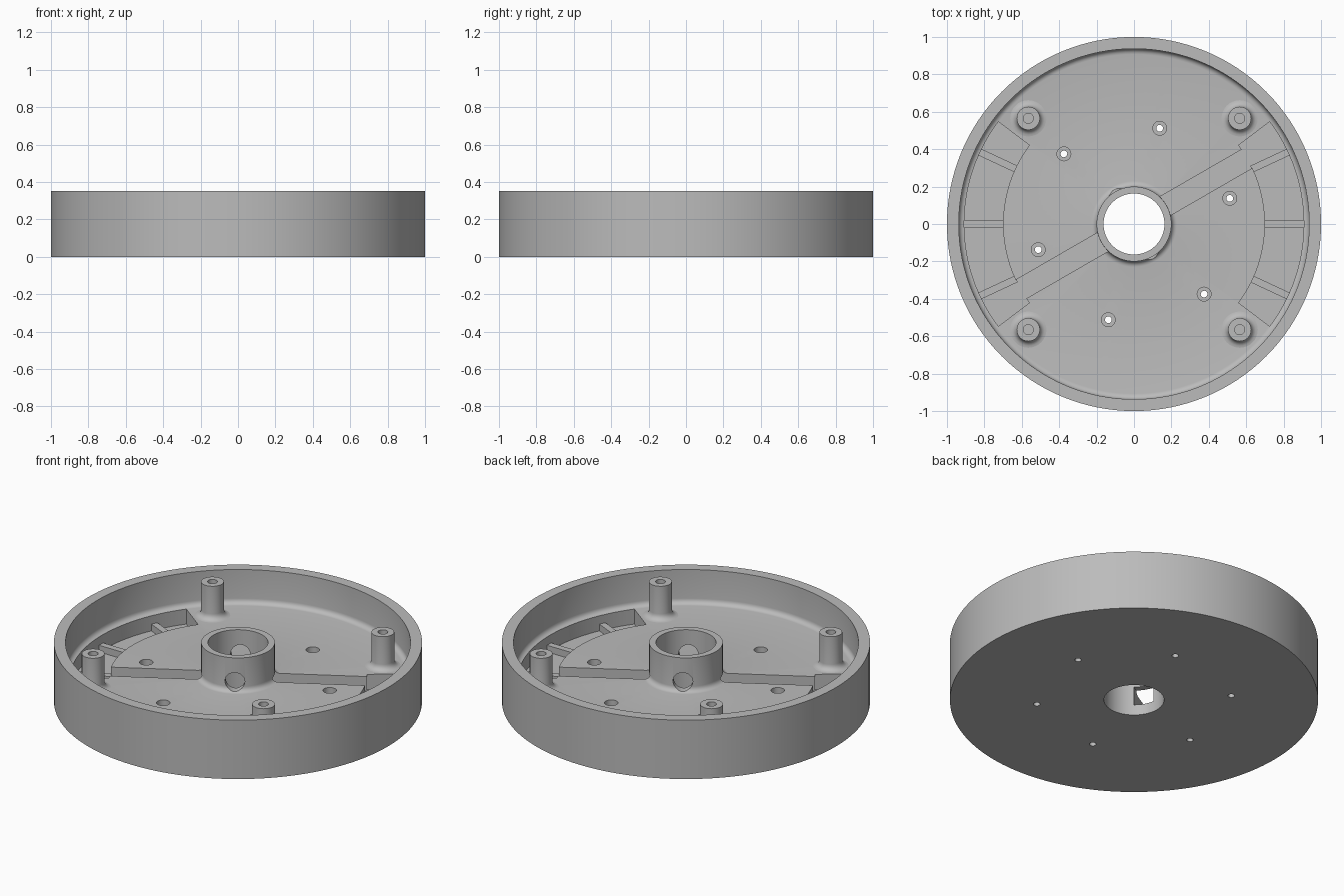
import bpy, bmesh
from math import sin, cos, radians, pi
from mathutils import Matrix

old = bpy.data.objects.get("Cube")
if old:
    bpy.data.objects.remove(old, do_unlink=True)

HEIGHT, FLOOR, GROOVE = 0.353, 0.15, 0.06
CHANNEL_ANGLE = radians(30)

grey = bpy.data.materials.new("plain grey")
grey.use_nodes = True
grey.diffuse_color = (0.5, 0.5, 0.5, 1)
grey.node_tree.nodes["Principled BSDF"].inputs["Base Color"].default_value = (0.5, 0.5, 0.5, 1)


def finish(bm, name, matrix=Matrix()):
    bmesh.ops.remove_doubles(bm, verts=bm.verts, dist=1e-5)
    bmesh.ops.recalc_face_normals(bm, faces=bm.faces)
    bm.transform(matrix)
    mesh = bpy.data.meshes.new(name)
    bm.to_mesh(mesh)
    bm.free()
    mesh.materials.append(grey)
    obj = bpy.data.objects.new(name, mesh)
    bpy.context.collection.objects.link(obj)
    return obj


def lathe(name, profile, steps, matrix=Matrix()):
    """Revolve a closed (radius, height) loop round z."""
    bm = bmesh.new()
    rings = []
    for i in range(steps):
        a = 2 * pi * i / steps
        rings.append([bm.verts.new((r * cos(a), r * sin(a), z)) for r, z in profile])
    n = len(profile)
    for i in range(steps):
        a, b = rings[i], rings[(i + 1) % steps]
        for j in range(n):
            k = (j + 1) % n
            if profile[j][0] == 0 and profile[k][0] == 0:
                continue
            if profile[j][0] == 0:
                bm.faces.new((a[j], b[k], a[k]))
            elif profile[k][0] == 0:
                bm.faces.new((a[j], b[j], a[k]))
            else:
                bm.faces.new((a[j], b[j], b[k], a[k]))
    return finish(bm, name, matrix)


def prism(name, outline, z0, z1, matrix=Matrix()):
    bm = bmesh.new()
    face = bm.faces.new([bm.verts.new((x, y, z0)) for x, y in outline])
    ext = bmesh.ops.extrude_face_region(bm, geom=[face])
    for v in ext["geom"]:
        if isinstance(v, bmesh.types.BMVert):
            v.co.z = z1
    return finish(bm, name, matrix)


def box(name, x0, x1, half, z0, z1, angle):
    outline = [(x0, -half), (x1, -half), (x1, half), (x0, half)]
    return prism(name, outline, z0, z1, Matrix.Rotation(angle, 4, 'Z'))


def arc(cx, cy, r, start, end, n):
    angles = [radians(start + (end - start) * i / n) for i in range(n + 1)]
    return [(cx + r * cos(a), cy + r * sin(a)) for a in angles]


def activate(obj):
    bpy.ops.object.select_all(action='DESELECT')
    obj.select_set(True)
    bpy.context.view_layer.objects.active = obj


def cut(target, cutter):
    cutter.hide_render = True
    mod = target.modifiers.new("cut", 'BOOLEAN')
    mod.operation, mod.solver, mod.object = 'DIFFERENCE', 'EXACT', cutter
    activate(target)
    bpy.ops.object.modifier_apply(modifier=mod.name)
    bpy.data.objects.remove(cutter, do_unlink=True)


def smooth(obj):
    activate(obj)
    bpy.ops.object.shade_smooth_by_angle(angle=radians(30))


# Dish with rim, filleted floor and central hub
profile = [(0.163, 0), (1, 0), (1, HEIGHT), (0.937, HEIGHT)]
profile += arc(0.907, FLOOR + 0.03, 0.03, 0, -90, 5)
profile += arc(0.23, FLOOR + 0.03, 0.03, 270, 180, 5)
profile += [(0.2, HEIGHT), (0.163, HEIGHT)]
dish = lathe("dish_body", profile, 128)

# Curved pockets on both sides
for turn in (0, pi):
    outline = arc(0, 0, 0.908, -37, 37, 28) + arc(0, 0, 0.7, 37, -37, 28)
    cut(dish, prism("pocket_cutter", outline, GROOVE, 0.2, Matrix.Rotation(turn, 4, 'Z')))

# Straight channel through the hub, joining the pockets
cut(dish, box("channel_cutter", -0.72, 0.72, 0.057, GROOVE + 0.004, 0.175, CHANNEL_ANGLE))

# Round cross hole through the hub walls
across = (Matrix.Translation((0, 0, 0.21)) @ Matrix.Rotation(CHANNEL_ANGLE, 4, 'Z')
          @ Matrix.Rotation(pi / 2, 4, 'X'))
cut(dish, lathe("cross_hole_cutter", [(0, -0.3), (0.054, -0.3), (0.054, 0.3), (0, 0.3)], 32, across))

# Six counterbored screw holes
bore = [(0, -0.05), (0.018, -0.05), (0.018, 0.09), (0.037, 0.09), (0.037, 0.2), (0, 0.2)]
for i in range(6):
    a = radians(15 + 60 * i)
    cut(dish, lathe("screw_hole_cutter", bore, 24,
                    Matrix.Translation((0.53 * cos(a), 0.53 * sin(a), 0))))
smooth(dish)

# Low ribs across the pockets
for side, turn in (("left", 0), ("right", pi)):
    for place, deg in (("front", -25), ("middle", 0), ("back", 25)):
        sign = 1 if turn == 0 else -1
        box(f"{side}_{place}_rib", 0.695, 0.912, 0.019, GROOVE - 0.01, 0.1, turn + radians(deg) * sign)

# Four hollow screw posts with flared feet
post = [(0, 0.18), (0.027, 0.18), (0.027, HEIGHT - 0.002), (0.062, HEIGHT - 0.002)]
post += arc(0.097, FLOOR + 0.035, 0.035, 180, 270, 5) + [(0.097, FLOOR - 0.01), (0, FLOOR - 0.01)]
for side, x in (("left", 0.565), ("right", -0.565)):
    for place, y in (("front", -0.565), ("back", 0.565)):
        smooth(lathe(f"{side}_{place}_post", post, 32, Matrix.Translation((x, y, 0))))
